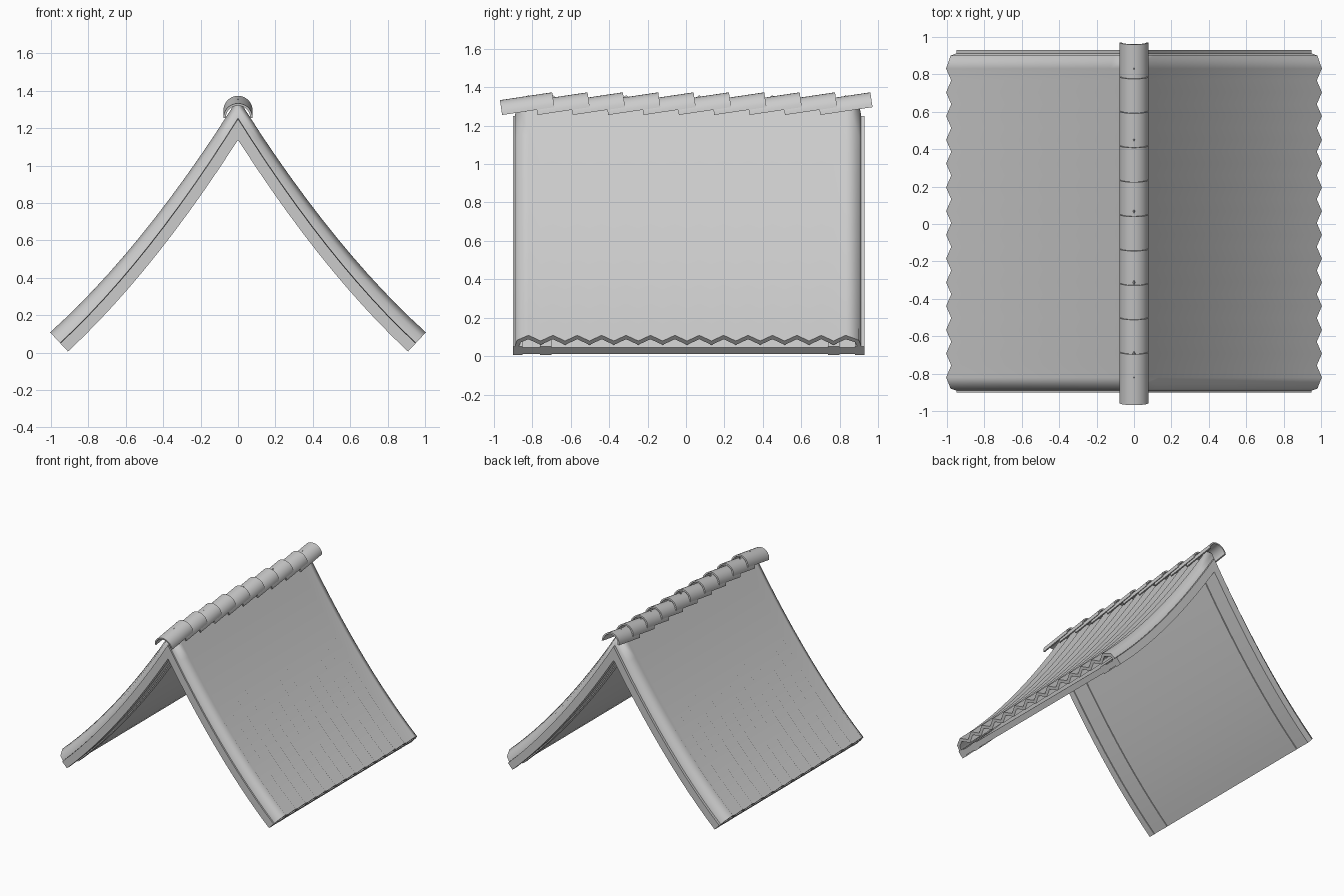
import bpy, bmesh
from math import sin, cos, pi, radians, hypot

if "Cube" in bpy.data.objects:
    bpy.data.objects.remove(bpy.data.objects["Cube"])

T = 0.95          # half span of the middle line of the roof
STEPS = 12        # segments down each slope


def roof_point(t, d):
    """Point on the curved slope at x = t, moved out by d along the normal."""
    a = abs(t)
    z = 1.25 - 1.596 * a + 0.35 * a * a
    s = 1.596 - 0.70 * a
    n = hypot(s, 1)
    if d > 0:
        d *= 0.72 + 0.28 * a / T      # covering thins toward the ridge
    if a < 1e-6:
        return 0, z + d * n           # mitred at the ridge
    return (1 if t > 0 else -1) * (a + d * s / n), z + d / n


def make_object(name, bm, angle):
    bmesh.ops.recalc_face_normals(bm, faces=bm.faces)
    me = bpy.data.meshes.new(name)
    bm.to_mesh(me)
    bm.free()
    ob = bpy.data.objects.new(name, me)
    bpy.context.collection.objects.link(ob)
    bpy.ops.object.select_all(action='DESELECT')
    ob.select_set(True)
    bpy.context.view_layer.objects.active = ob
    bpy.ops.object.shade_smooth_by_angle(angle=radians(angle))
    return ob


def loft(bm, top, bottom, rings):
    """Join matching rings of top and bottom outline points into a closed solid."""
    n = len(top)
    loops = []
    for place in rings:
        loops.append(([bm.verts.new(place(p)) for p in top],
                      [bm.verts.new(place(p)) for p in bottom]))
    for (a, b), (c, d) in zip(loops, loops[1:]):
        for i in range(n - 1):
            bm.faces.new((a[i], a[i + 1], c[i + 1], c[i]))
            bm.faces.new((b[i + 1], b[i], d[i], d[i + 1]))
        for i in (0, -1):
            bm.faces.new((a[i], b[i], d[i], c[i]))
    for a, b in (loops[0], loops[-1]):
        for i in range(n - 1):
            bm.faces.new((a[i], a[i + 1], b[i + 1], b[i]))


def slope_part(name, top, bottom, angle):
    """Sweep a (y, height) section over both slopes."""
    def ring(t):
        def place(p):
            x, z = roof_point(t, p[1])
            return x, p[0], z
        return place
    bm = bmesh.new()
    loft(bm, top, bottom,
         [ring(T * i / STEPS) for i in range(-STEPS, STEPS + 1)])
    return make_object(name, bm, angle)


# Corrugated roof covering with turned-down verges
top = [(-0.89, 0.002), (-0.88, 0.045)]
for k in range(27):
    top.append((-0.82 + 0.0635 * k, 0.08 if k % 2 == 0 else 0.04))
top += [(0.90, 0.045), (0.912, 0.002)]
bottom = [(y, max(0.0, d - 0.028)) for y, d in top]
bottom[0], bottom[-1] = (-0.87, 0.0), (0.892, 0.0)
bottom[1], bottom[-2] = (-0.86, 0.03), (0.88, 0.03)
slope_part("roof_covering", top, bottom, 72)

# Under-panel
slope_part("under_panel", [(-0.87, -0.006), (0.90, -0.006)],
           [(-0.87, -0.052), (0.90, -0.052)], 30)

# Rafters
for i, (y0, y1) in enumerate([(-0.90, -0.85), (-0.76, -0.70),
                              (0.74, 0.80), (0.88, 0.93)]):
    slope_part(f"rafter_{i + 1}", [(y0, 0.0), (y1, 0.0)],
               [(y0, -0.06), (y1, -0.06)], 30)

# Overlapping half-round ridge tiles
SEG = 14


def arc(r):
    return [(r * cos(pi * i / SEG), r * sin(pi * i / SEG)) for i in range(SEG + 1)]


for k in range(10):
    bm = bmesh.new()
    loft(bm, arc(0.078), arc(0.066),
         [lambda p, l=l: (p[0], l, p[1]) for l in (0, 0.275)])
    ob = make_object(f"ridge_tile_{k + 1}", bm, 40)
    ob.location = (0, -0.957 + 0.184 * k, 1.255)
    ob.rotation_euler = (radians(8.5), 0, 0)
